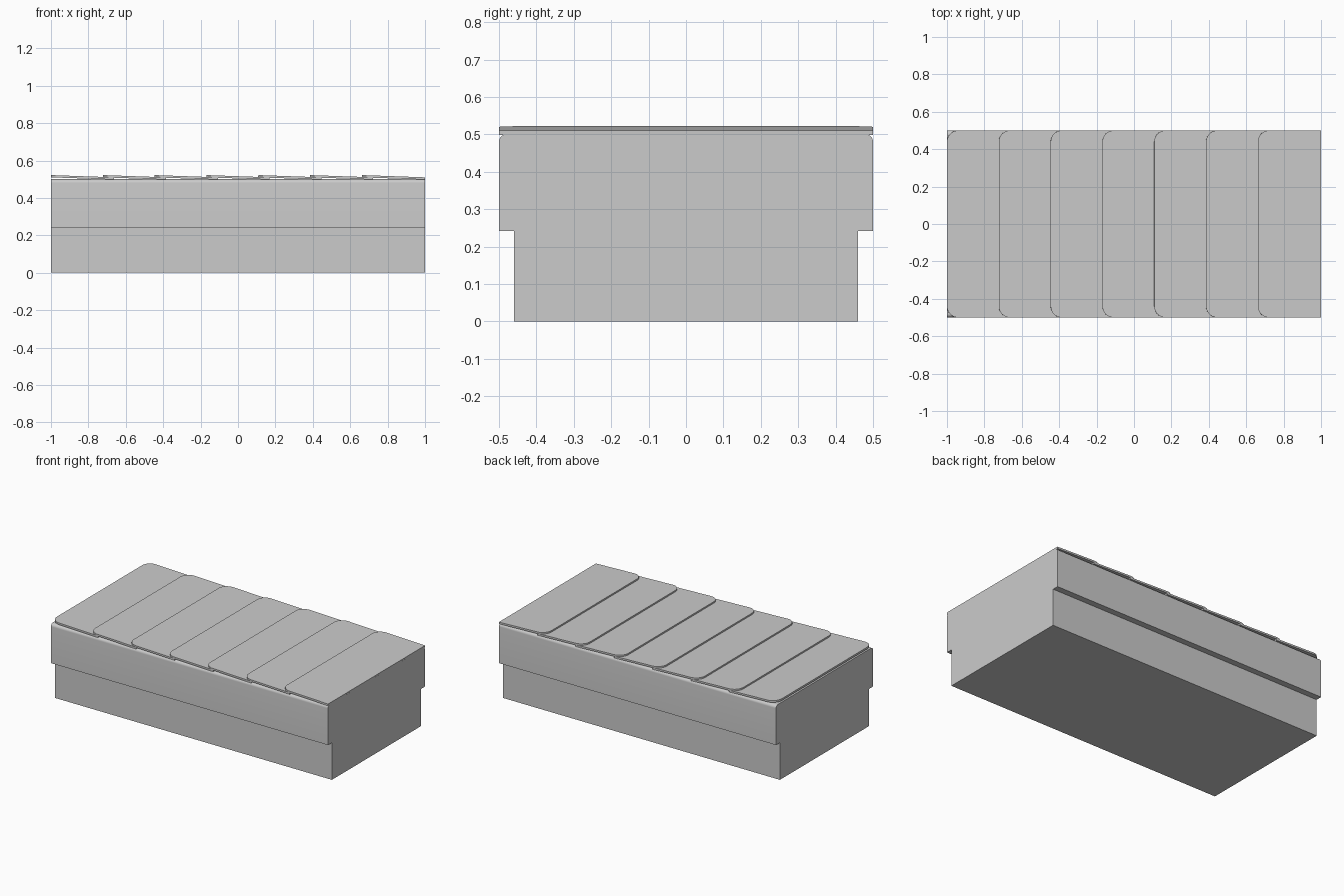
import bpy, bmesh, math
from mathutils import Matrix

if "Cube" in bpy.data.objects:
    bpy.data.objects.remove(bpy.data.objects["Cube"])


def extrude_outline(name, points, vector):
    """Solid made by sweeping a closed outline along a vector."""
    bm = bmesh.new()
    face = bm.faces.new([bm.verts.new(p) for p in points])
    swept = bmesh.ops.extrude_face_region(bm, geom=[face])["geom"]
    verts = [g for g in swept if isinstance(g, bmesh.types.BMVert)]
    bmesh.ops.translate(bm, verts=verts, vec=vector)
    bmesh.ops.recalc_face_normals(bm, faces=bm.faces)
    mesh = bpy.data.meshes.new(name)
    bm.to_mesh(mesh)
    bm.free()
    obj = bpy.data.objects.new(name, mesh)
    bpy.context.collection.objects.link(obj)
    bpy.ops.object.select_all(action='DESELECT')
    obj.select_set(True)
    bpy.context.view_layer.objects.active = obj
    bpy.ops.object.shade_smooth_by_angle(angle=math.radians(30))
    return obj


def arc(cx, cy, r, start, end, steps=8):
    """Points along an arc, angles in degrees."""
    angles = [math.radians(start + (end - start) * i / steps) for i in range(steps + 1)]
    return [(cx + r * math.cos(a), cy + r * math.sin(a)) for a in angles]


# Body: stepped cross-section with rounded upper edges, swept along x
r = 0.02
half = [(0.46, 0), (0.46, 0.242), (0.5, 0.242)] + arc(0.5 - r, 0.5 - r, r, 0, 90)
section = half + [(-y, z) for y, z in reversed(half)]
extrude_outline("box_body", [(-1, y, z) for y, z in section], (2, 0, 0))

# Lid slats: overlapping thin boards, each rounded and raised at its left end
count, pitch, length, thick, drop = 7, 0.277, 0.338, 0.012, 0.012
c = 0.06
outline = ([(length, -0.5), (length, 0.5)]
           + arc(c, 0.5 - c, c, 90, 180) + arc(c, c - 0.5, c, 180, 270))
for i in range(count):
    slat = extrude_outline(f"lid_slat_{i + 1}", [(x, y, 0) for x, y in outline], (0, 0, thick))
    tilt = Matrix.Rotation(math.atan2(drop, length), 4, 'Y')
    slat.matrix_world = Matrix.Translation((-1 + i * pitch, 0, 0.51)) @ tilt
